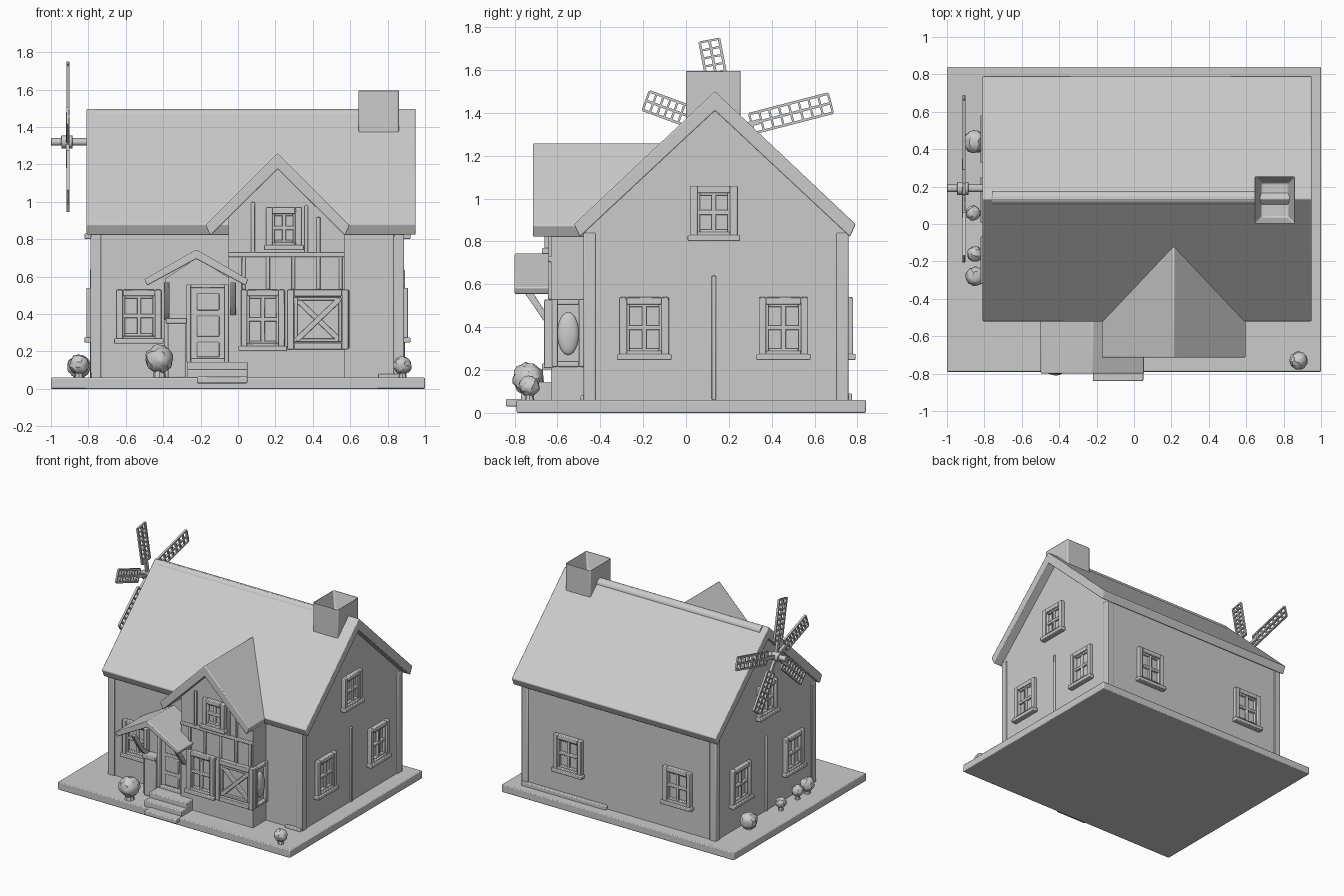
import bpy, bmesh, math, random
from mathutils import Vector, Matrix

if "Cube" in bpy.data.objects:
    bpy.data.objects.remove(bpy.data.objects["Cube"])

random.seed(4)


def finish(name, bm, bevel=0.0):
    bmesh.ops.recalc_face_normals(bm, faces=bm.faces)
    me = bpy.data.meshes.new(name)
    bm.to_mesh(me)
    bm.free()
    ob = bpy.data.objects.new(name, me)
    bpy.context.collection.objects.link(ob)
    if bevel:
        m = ob.modifiers.new("soft_edges", 'BEVEL')
        m.width, m.segments = bevel, 2
    return ob


def add_box(bm, a, b):
    mid = [(p + q) / 2 for p, q in zip(a, b)]
    size = [abs(p - q) for p, q in zip(a, b)]
    bmesh.ops.create_cube(bm, size=1, matrix=Matrix.Translation(mid) @ Matrix.Diagonal((*size, 1)))


def boxes(name, items, bevel=0.006):
    bm = bmesh.new()
    for a, b in items:
        add_box(bm, a, b)
    return finish(name, bm, bevel)


def add_prism(bm, pts, axis, a, b):
    put = (lambda p, t: (t, p[0], p[1])) if axis == 'x' else (lambda p, t: (p[0], t, p[1]))
    lo = [bm.verts.new(put(p, a)) for p in pts]
    hi = [bm.verts.new(put(p, b)) for p in pts]
    bm.faces.new(lo)
    bm.faces.new(hi[::-1])
    for i in range(len(pts)):
        j = (i + 1) % len(pts)
        bm.faces.new((lo[i], hi[i], hi[j], lo[j]))


def prism(name, pts, axis, a, b, bevel=0.006):
    bm = bmesh.new()
    add_prism(bm, pts, axis, a, b)
    return finish(name, bm, bevel)


def chevron(c, half, top, eave, thick):
    # gable roof cross-section with square-cut eaves
    k = thick * 0.3
    return [(c - half, eave), (c, top), (c + half, eave),
            (c + half - k, eave - thick * 0.65), (c, top - thick), (c - half + k, eave - thick * 0.65)]


FACES = {'front': lambda o, u, d, v: (u, o - d, v), 'back': lambda o, u, d, v: (u, o + d, v),
         'right': lambda o, u, d, v: (o + d, u, v), 'left': lambda o, u, d, v: (o - d, u, v)}


def wall_boxes(name, face, o, rects, bevel=0.005):
    # rects: u0, u1, v0, v1, depth out of the wall plane
    f = FACES[face]
    return boxes(name, [(f(o, u0, -0.01, v0), f(o, u1, d, v1)) for u0, u1, v0, v1, d in rects], bevel)


def frame(u0, u1, v0, v1, t, d):
    return [(u0, u0 + t, v0, v1, d), (u1 - t, u1, v0, v1, d),
            (u0 + t, u1 - t, v0, v0 + t, d), (u0 + t, u1 - t, v1 - t, v1, d)]


def window(name, face, o, u0, u1, v0, v1):
    mu, mv = (u0 + u1) / 2, (v0 + v1) / 2
    r = frame(u0, u1, v0, v1, 0.034, 0.03) + frame(u0 + 0.03, u1 - 0.03, v0 + 0.03, v1 - 0.03, 0.016, 0.018)
    r += [(mu - 0.011, mu + 0.011, v0 + 0.03, v1 - 0.03, 0.018),
          (u0 + 0.03, u1 - 0.03, mv - 0.011, mv + 0.011, 0.018),
          (u0 - 0.012, u1 + 0.012, v0 - 0.008, v0 + 0.02, 0.042)]
    wall_boxes(name, face, o, r)


# base slab and steps
boxes("base", [((-1, -0.79, 0), (1, 0.84, 0.06))])
boxes("steps", [((-0.22, -0.84, 0.03), (0.05, -0.6, 0.065)),
                ((-0.27, -0.77, 0.05), (0.05, -0.5, 0.105)),
                ((-0.27, -0.71, 0.05), (0.05, -0.5, 0.145))])

# main body and roof
XL, XR, YF, YB = -0.78, 0.88, -0.47, 0.75
prism("main_walls", [(YF, 0.05), (YB, 0.05), (YB, 0.86), (0.135, 1.44), (YF, 0.86)], 'x', XL, XR, 0)
prism("main_roof", chevron(0.135, 0.657, 1.5, 0.88, 0.09), 'x', -0.81, 0.95)
bm = bmesh.new()
bmesh.ops.create_cone(bm, cap_ends=True, segments=16, radius1=0.038, radius2=0.038, depth=1.42,
                      matrix=Matrix.Translation((-0.05, 0.14, 1.458)) @ Matrix.Rotation(math.pi / 2, 4, 'Y'))
finish("ridge_cap", bm)
boxes("corner_posts", [((x - 0.028, y - 0.028, 0.05), (x + 0.028, y + 0.028, 0.84))
                       for x in (XL + 0.02, XR - 0.02) for y in (YF + 0.02, YB - 0.02)])
boxes("wall_ledges", [((0.15, YB - 0.01, 0.05), (XR, YB + 0.025, 0.09)),
                      ((0.75, YF - 0.025, 0.05), (XR, YF, 0.08))])
for face, o in (('right', XR), ('left', XL)):
    wall_boxes(face + "_wall_batten", face, o, [(0.12, 0.14, 0.06, 0.64, 0.012)])
    window(face + "_window_front", face, o, -0.31, -0.08, 0.255, 0.54)
    window(face + "_window_back", face, o, 0.34, 0.57, 0.255, 0.54)
    window(face + "_window_attic", face, o, 0.02, 0.24, 0.81, 1.06)
for i, c in enumerate((0.48, -0.46)):
    window("back_window_%d" % i, 'back', YB, c - 0.12, c + 0.12, 0.255, 0.54)
window("front_left_window", 'front', YF, -0.65, -0.41, 0.25, 0.53)

# hollow chimney
bm = bmesh.new()
add_box(bm, (0.645, 0, 1.3), (0.86, 0.255, 1.6))
bm.faces.ensure_lookup_table()
top = max(bm.faces, key=lambda f: f.calc_center_median().z)
bmesh.ops.inset_individual(bm, faces=[top], thickness=0.05)
bmesh.ops.translate(bm, verts=top.verts, vec=(0, 0, -0.13))
finish("chimney", bm, 0.008)

# front bay with cross gable
BY = -0.63
prism("bay_walls", [(-0.05, 0.05), (0.57, 0.05), (0.57, 0.83), (0.21, 1.19), (-0.05, 0.93)], 'y', BY, -0.3, 0)
prism("bay_roof", chevron(0.212, 0.385, 1.26, 0.875, 0.085), 'y', -0.715, -0.09)
window("bay_attic_window", 'front', BY, 0.15, 0.34, 0.75, 0.97)
window("bay_window", 'front', BY, 0.015, 0.25, 0.21, 0.53)
wall_boxes("bay_battens", 'front', BY,
           [(x - 0.01, x + 0.01, 0.53, 0.71, 0.014) for x in (0.03, 0.16, 0.295, 0.43, 0.55)]
           + [(x - 0.01, x + 0.01, 0.72, z, 0.012) for x, z in ((0.08, 1.0), (0.365, 0.98), (0.43, 0.92))]
           + [(-0.05, 0.57, 0.705, 0.73, 0.014)])

# crossed shutter panel on the bay
bm = bmesh.new()
for u0, u1, v0, v1, d in frame(0.265, 0.59, 0.21, 0.53, 0.035, 0.032) + frame(0.3, 0.555, 0.25, 0.49, 0.018, 0.02):
    add_box(bm, (u0, BY + 0.01, v0), (u1, BY - d, v1))
for s in (-1, 1):
    a, b = Vector((0.428 - s * 0.115, 0.26)), Vector((0.428 + s * 0.115, 0.48))
    d = (b - a).normalized()
    n = Vector((-d.y, d.x)) * 0.014
    add_prism(bm, [a + n, b + n, b - n, a - n], 'y', BY + 0.01, BY - 0.02 - 0.002 * s)
finish("cross_shutter", bm, 0.004)

# side panel of the bay with an oval
wall_boxes("bay_side_frame", 'right', 0.57, frame(-0.625, -0.475, 0.215, 0.53, 0.025, 0.025))
bm = bmesh.new()
bmesh.ops.create_uvsphere(bm, u_segments=24, v_segments=12, radius=1,
                          matrix=Matrix.Translation((0.572, -0.55, 0.37)) @ Matrix.Diagonal((0.025, 0.05, 0.1, 1)))
finish("bay_side_oval", bm)

# porch, door and roof braces
PY = -0.56
prism("porch_walls", [(-0.39, 0.05), (-0.04, 0.05), (-0.04, 0.59), (-0.22, 0.7), (-0.39, 0.59)], 'y', PY, -0.4, 0)
prism("porch_roof", chevron(-0.223, 0.278, 0.745, 0.585, 0.05), 'y', -0.8, -0.45)
wall_boxes("door", 'front', PY, frame(-0.275, -0.05, 0.14, 0.56, 0.022, 0.05)
           + [(-0.255, -0.07, 0.14, 0.54, 0.02), (-0.22, -0.1, 0.42, 0.51, 0.03),
              (-0.22, -0.1, 0.28, 0.39, 0.03), (-0.22, -0.1, 0.17, 0.25, 0.03)])
wall_boxes("porch_low_wall", 'front', PY, [(-0.375, -0.28, 0.06, 0.35, 0.06), (-0.385, -0.275, 0.35, 0.38, 0.07),
                                           (-0.395, -0.37, 0.06, 0.57, 0.04)])
bm = bmesh.new()
for x in (-0.395, -0.04):
    add_prism(bm, [(-0.76, 0.57), (-0.72, 0.57), (-0.63, 0.43), (-0.56, 0.38), (-0.56, 0.34), (-0.65, 0.41)],
              'x', x, x + 0.03)
finish("porch_braces", bm, 0.004)

# windmill rotor: axle, hub and lattice blades
HUB = Vector((-0.91, 0.19, 1.32))
bm = bmesh.new()
turn = Matrix.Rotation(math.pi / 2, 4, 'Y')
for x, r, h in ((-0.88, 0.02, 0.24), (-0.915, 0.035, 0.06)):
    bmesh.ops.create_cone(bm, cap_ends=True, segments=16, radius1=r, radius2=r, depth=h,
                          matrix=Matrix.Translation((x, HUB.y, HUB.z)) @ turn)
finish("windmill_axle", bm, 0.003)
for i, (ang, length) in enumerate(((14.5, 0.5), (101, 0.425), (160, 0.4), (222, 0.44), (305, 0.42))):
    bm = bmesh.new()
    add_box(bm, (-0.01, 0, -0.012), (0.01, 0.16, 0.012))
    start, w, t = 0.12, 0.046, 0.008
    for z in (-w, 0, w):
        add_box(bm, (-t, start, z - 0.006), (t, length, z + 0.006))
    n = 8
    for k in range(n + 1):
        y = start + (length - start) * k / n
        add_box(bm, (-t + 0.001, y - 0.005, -w), (t - 0.001, y + 0.005, w))
    bmesh.ops.transform(bm, verts=bm.verts,
                        matrix=Matrix.Translation(HUB) @ Matrix.Rotation(math.radians(ang), 4, 'X'))
    finish("windmill_blade_%d" % i, bm)

# bushes with lumpy foliage
for i, (x, y, z, r) in enumerate(((-0.42, -0.735, 0.16, 0.075), (0.88, -0.73, 0.125, 0.048),
                                  (-0.85, 0.44, 0.12, 0.062), (-0.86, 0.06, 0.12, 0.04),
                                  (-0.85, -0.16, 0.125, 0.042), (-0.85, -0.28, 0.13, 0.052))):
    bm = bmesh.new()
    bmesh.ops.create_icosphere(bm, subdivisions=3, radius=r)
    for v in bm.verts:
        v.co *= random.uniform(0.9, 1.07)
    bmesh.ops.create_cone(bm, cap_ends=True, segments=8, radius1=r * 0.5, radius2=r * 0.25, depth=z - 0.05,
                          matrix=Matrix.Translation((0, 0, -(z - 0.05) / 2)))
    bmesh.ops.translate(bm, verts=bm.verts, vec=(x, y, z))
    finish("bush_%d" % i, bm)

for ob in bpy.data.objects:
    ob.select_set(True)
    bpy.context.view_layer.objects.active = ob
bpy.ops.object.shade_smooth_by_angle(angle=math.radians(35))
